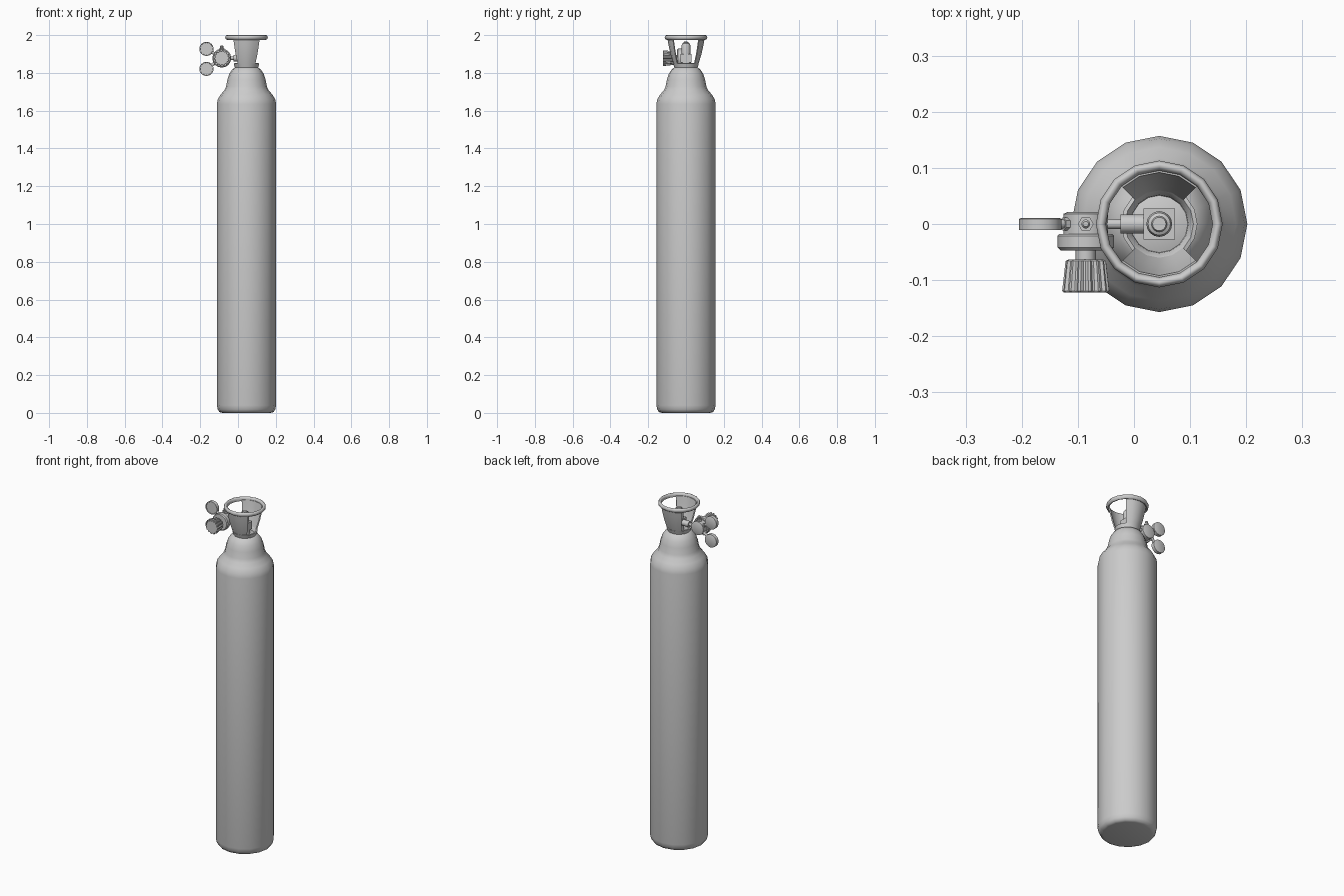
import bpy, bmesh, math
from mathutils import Vector

if "Cube" in bpy.data.objects:
    bpy.data.objects.remove(bpy.data.objects["Cube"])

CX = 0.045            # bottle axis
RX, RZ = -0.086, 1.878  # regulator axis


def finish(name, bm, loc, direction=(0, 0, 1), angle=35):
    bmesh.ops.recalc_face_normals(bm, faces=bm.faces)
    me = bpy.data.meshes.new(name)
    bm.to_mesh(me)
    bm.free()
    ob = bpy.data.objects.new(name, me)
    bpy.context.collection.objects.link(ob)
    ob.location = loc
    ob.rotation_euler = Vector(direction).to_track_quat('Z', 'Y').to_euler()
    bpy.ops.object.select_all(action='DESELECT')
    ob.select_set(True)
    bpy.context.view_layer.objects.active = ob
    bpy.ops.object.shade_smooth_by_angle(angle=math.radians(angle))
    return ob


def lathe(name, profile, loc, direction=(0, 0, 1), sides=16, closed=False,
          start=0, sweep=360, flute=None, angle=35):
    """Spin (radius, height) points; closed profiles make rings or ring sectors."""
    bm = bmesh.new()
    full = sweep == 360
    cols = []
    for i in range(sides if full else sides + 1):
        a = math.radians(start + sweep * i / sides)
        k = flute[i % len(flute)] if flute else 1
        cols.append([bm.verts.new((r * k * math.cos(a), r * k * math.sin(a), z))
                     for r, z in profile])
    n = len(profile)
    for i in range(sides):
        a, b = cols[i], cols[(i + 1) % len(cols)]
        for j in range(n if closed else n - 1):
            k = (j + 1) % n
            bm.faces.new((a[j], b[j], b[k], a[k]))
    if closed and not full:
        bm.faces.new(cols[0])
        bm.faces.new(cols[-1])
    elif not closed:
        bm.faces.new([c[0] for c in cols])
        bm.faces.new([c[-1] for c in cols])
    return finish(name, bm, loc, direction, angle)


def rod(name, p, q, r, sides=12):
    d = Vector(q) - Vector(p)
    return lathe(name, [(r, 0), (r, d.length)], p, d, sides)


# Gas bottle with rounded foot and stepped shoulder
lathe("bottle", [(0.128, 0), (0.143, 0.004), (0.152, 0.018), (0.157, 0.04), (0.157, 1.635),
                 (0.152, 1.66), (0.137, 1.685), (0.117, 1.708), (0.108, 1.728),
                 (0.101, 1.765), (0.090, 1.797), (0.074, 1.82), (0.055, 1.832)],
      (CX, 0, 0), angle=50)

# Guard: base collar, two curved walls, rolled top rim
lathe("guard_collar", [(0.050, 1.825), (0.060, 1.825), (0.068, 1.85), (0.061, 1.852),
                       (0.052, 1.84)], (CX, 0, 0), closed=True)
for name, start in (("guard_wall_back", 45), ("guard_wall_front", 225)):
    lathe(name, [(0.062, 1.835), (0.070, 1.86), (0.082, 1.90), (0.092, 1.945), (0.099, 1.985),
                 (0.092, 1.985), (0.085, 1.945), (0.075, 1.90), (0.063, 1.86), (0.055, 1.835)],
          (CX, 0, 0), sides=4, closed=True, start=start, sweep=90)
lathe("guard_rim", [(0.096, 1.978), (0.104, 1.975), (0.111, 1.981), (0.113, 1.990),
                    (0.109, 1.998), (0.104, 2.0), (0.098, 1.996), (0.095, 1.988)],
      (CX, 0, 0), closed=True, angle=60)

# Valve: neck, square block, stem with cap
rod("valve_neck", (CX, 0, 1.825), (CX, 0, 1.86), 0.027, 16)
bm = bmesh.new()
bmesh.ops.create_cube(bm, size=1)
bmesh.ops.scale(bm, vec=(0.056, 0.056, 0.045), verts=bm.verts)
finish("valve_block", bm, (CX, 0, 1.878))
lathe("valve_stem", [(0.023, 1.895), (0.023, 1.945), (0.020, 1.955), (0.014, 1.958),
                     (0.012, 1.963)], (CX, 0, 0))

# Outlet to the regulator
rod("outlet_nut", (CX - 0.02, 0, RZ), (-0.024, 0, RZ), 0.017)
rod("outlet_pipe", (-0.02, 0, RZ), (-0.06, 0, RZ), 0.009)

# Regulator body, flange and spindle, along -y
front = (0, -1, 0)
lathe("regulator_body", [(0.033, -0.021), (0.040, -0.018), (0.040, 0.02)],
      (RX, 0, RZ), front)
lathe("regulator_flange", [(0.047, 0.018), (0.050, 0.021), (0.050, 0.042), (0.045, 0.047)],
      (RX, 0, RZ), front)
rod("regulator_spindle", (RX, -0.045, RZ), (RX, -0.068, RZ), 0.018)

# Fluted hand knob
lathe("regulator_knob", [(0.030, 0.063), (0.036, 0.066), (0.042, 0.119), (0.039, 0.122)],
      (RX, 0, RZ), front, sides=56, flute=(1, 1, 0.88, 0.88), angle=25)

# Safety outlet on top of the body
lathe("relief_nut", [(0.014, 0.036), (0.014, 0.050)], (RX, 0, RZ), sides=6)
lathe("relief_nozzle", [(0.008, 0.045), (0.008, 0.064), (0.005, 0.068)], (RX, 0, RZ), sides=10)

# Two gauges on angled stems
for name, z in (("upper", 1.927), ("lower", 1.821)):
    centre = Vector((-0.167, 0, z))
    body = Vector((RX, 0, RZ))
    rod(name + "_gauge_stem", body.lerp(centre, 0.3), body.lerp(centre, 0.75), 0.008)
    rod(name + "_gauge_nut", body.lerp(centre, 0.38), body.lerp(centre, 0.5), 0.012, 6)
    lathe(name + "_gauge", [(0.034, -0.011), (0.038, -0.009), (0.038, 0.011), (0.034, 0.011),
                            (0.033, 0.008)], centre, front, sides=16)
